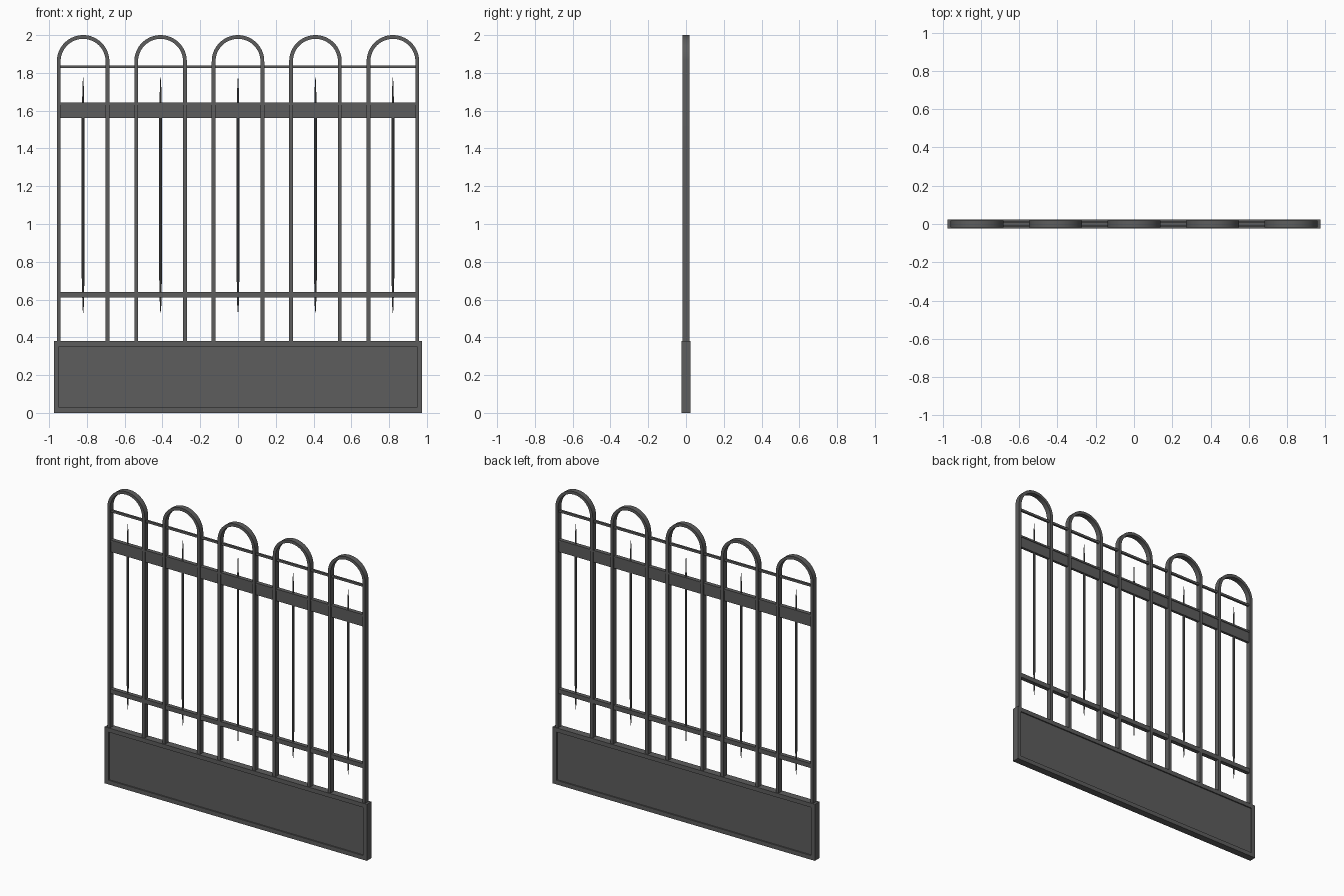
import bpy, bmesh
from math import sin, cos, pi, radians

cube = bpy.data.objects.get("Cube")
if cube:
    bpy.data.objects.remove(cube)

iron = bpy.data.materials.new("dark_grey_iron")
iron.use_nodes = True
GREY = (0.11, 0.11, 0.11, 1)
iron.diffuse_color = GREY
iron.node_tree.nodes["Principled BSDF"].inputs["Base Color"].default_value = GREY


def finish(name, bm, smooth=False):
    bmesh.ops.recalc_face_normals(bm, faces=bm.faces)
    mesh = bpy.data.meshes.new(name)
    bm.to_mesh(mesh)
    bm.free()
    mesh.materials.append(iron)
    obj = bpy.data.objects.new(name, mesh)
    bpy.context.collection.objects.link(obj)
    if smooth:
        bpy.ops.object.select_all(action='DESELECT')
        obj.select_set(True)
        bpy.context.view_layer.objects.active = obj
        bpy.ops.object.shade_smooth_by_angle(angle=radians(35))
    return obj


def box_mesh(half_x, half_y, z0, z1):
    bm = bmesh.new()
    bmesh.ops.create_cube(bm, size=1)
    for v in bm.verts:
        v.co = (v.co.x * 2 * half_x, v.co.y * 2 * half_y, z0 + (v.co.z + 0.5) * (z1 - z0))
    return bm


def bridge(bm, rings):
    """Join successive rings of vertices and cap both ends."""
    n = len(rings[0])
    for a, b in zip(rings, rings[1:]):
        for i in range(n):
            j = (i + 1) % n
            bm.faces.new((a[i], a[j], b[j], b[i]))
    bm.faces.new(rings[0])
    bm.faces.new(rings[-1])


def hoop(name, cx):
    """Flat bar bent into a tall upside-down U."""
    outer, inner, depth, spring = 0.139, 0.119, 0.018, 1.861
    path = [(0, 0.37)] + [(pi * i / 32, spring) for i in range(33)] + [(pi, 0.37)]
    bm = bmesh.new()
    rings = []
    for a, z in path:
        rings.append([bm.verts.new((cx + r * cos(a), y, z + r * sin(a)))
                      for r, y in ((outer, -depth), (outer, depth), (inner, depth), (inner, -depth))])
    bridge(bm, rings)
    finish(name, bm, True)


def spear(name, cx):
    """Slim round rod tapering to a point at both ends."""
    profile = [(0.53, 0.001), (0.57, 0.004), (0.64, 0.005), (0.72, 0.0075),
               (1.58, 0.0075), (1.64, 0.005), (1.72, 0.004), (1.775, 0.001)]
    bm = bmesh.new()
    rings = [[bm.verts.new((cx + r * cos(k * pi / 4), r * sin(k * pi / 4), z)) for k in range(8)]
             for z, r in profile]
    bridge(bm, rings)
    finish(name, bm, True)


# Solid base with a recessed panel on the front and back
bm = box_mesh(0.975, 0.024, 0, 0.38)
bm.normal_update()
sides = [f for f in bm.faces if abs(f.normal.y) > 0.9]
for face in sides:
    bmesh.ops.inset_region(bm, faces=[face], thickness=0.04)
    bmesh.ops.inset_region(bm, faces=[face], thickness=0.0005, depth=-0.008)
finish("base_panel", bm)

# Horizontal rails
RAILS = {
    "top_rail": (0.007, 1.825, 1.84),
    "upper_rail_lip": (0.014, 1.63, 1.642),
    "upper_rail_plate": (0.009, 1.56, 1.632),
    "lower_rail": (0.014, 0.61, 0.64),
}
for name, (half_y, z0, z1) in RAILS.items():
    finish(name, box_mesh(0.945, half_y, z0, z1))

# Arched hoops, each with a spear in its middle
for i in range(5):
    x = 0.41 * (i - 2)
    hoop(f"hoop_{i + 1}", x)
    spear(f"spear_{i + 1}", x)
